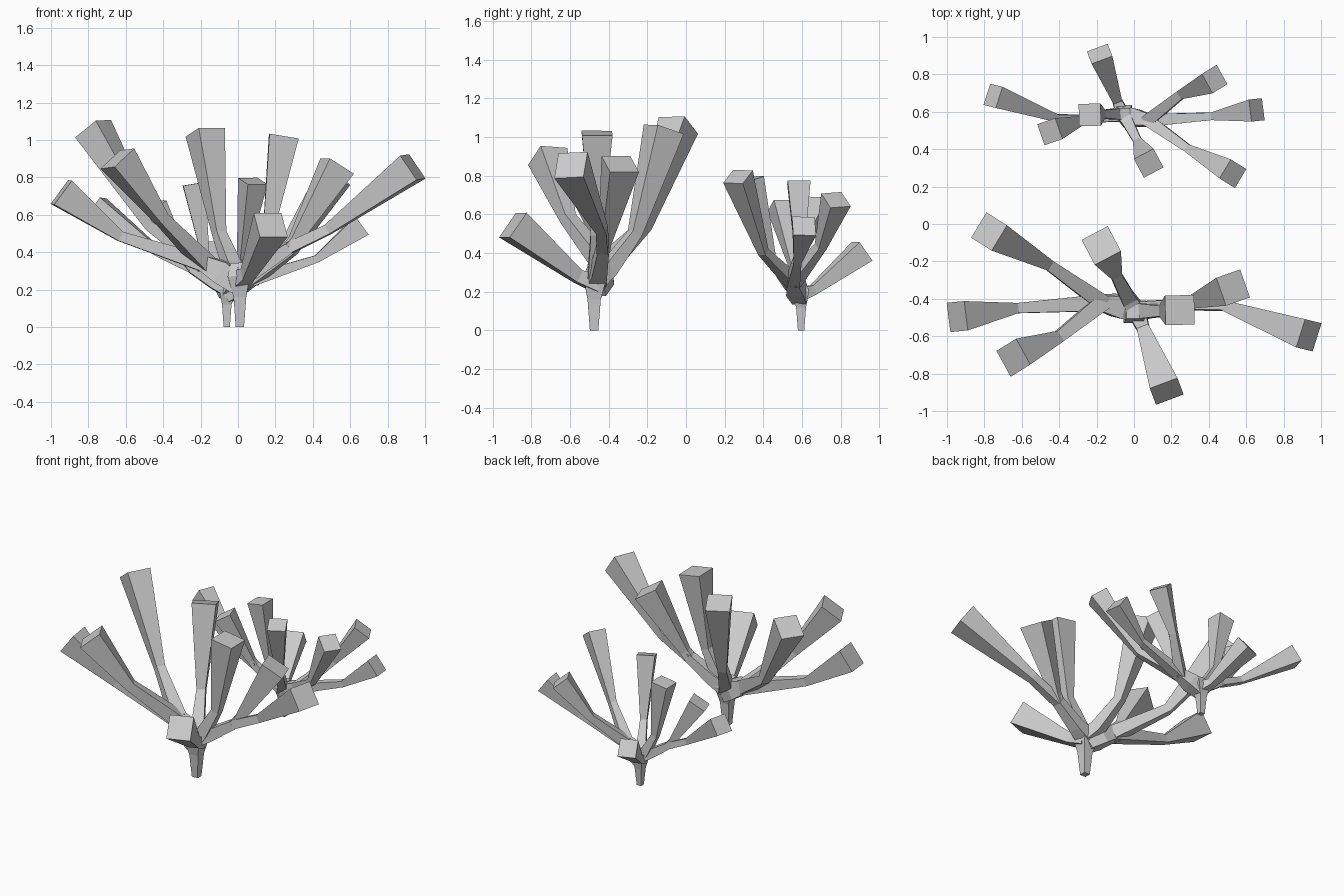
import bpy
from mathutils import Vector, Matrix

if "Cube" in bpy.data.objects:
    bpy.data.objects.remove(bpy.data.objects["Cube"])


def tube(name, pts, matrix):
    """Square tube through (x, y, z, half_width) points, with flat end caps."""
    pos = [Vector(p[:3]) for p in pts]
    heading = pos[-1] - pos[0]
    heading.z = 0
    side0 = Vector((0, 0, 1)).cross(heading) if heading.length > 0.05 else Vector((0, 1, 0))
    verts, faces = [], []
    for i, p in enumerate(pos):
        a = (p - pos[i - 1]).normalized() if i else (pos[1] - p).normalized()
        b = (pos[i + 1] - p).normalized() if i < len(pos) - 1 else a
        t = (a + b).normalized()
        side = (side0 - t * side0.dot(t)).normalized()
        up = t.cross(side)
        r = pts[i][3]
        verts += [matrix @ (p + side * r * u + up * r * v)
                  for u, v in ((-1, -1), (1, -1), (1, 1), (-1, 1))]
        if i:
            k = 4 * i
            faces += [(k - 4 + j, k - 4 + (j + 1) % 4, k + (j + 1) % 4, k + j) for j in range(4)]
    n = len(verts)
    faces += [(3, 2, 1, 0), (n - 4, n - 3, n - 2, n - 1)]
    mesh = bpy.data.meshes.new(name)
    mesh.from_pydata(verts, [], faces)
    ob = bpy.data.objects.new(name, mesh)
    bpy.context.collection.objects.link(ob)


HUB = (0.01, -0.465, 0.27, 0.05)
LEFT = (-0.17, -0.42, 0.335, 0.045)
RIGHT = (0.27, -0.43, 0.42, 0.03)
TIP = 0.079

# every part of one plant, as centre line points with half widths
PARTS = {
    "stem": [(0.01, -0.475, 0, 0.022), (0.01, -0.475, 0.16, 0.034), (0.005, -0.47, 0.27, 0.06),
             (0.0, -0.465, 0.34, 0.04)],
    "left_limb": [(0.01, -0.47, 0.22, 0.05), (-0.08, -0.44, 0.29, 0.062), (-0.19, -0.42, 0.345, 0.04)],
    "right_limb": [HUB, (0.1, -0.45, 0.31, 0.04), RIGHT],
    "left_back_branch": [LEFT, (-0.46, -0.215, 0.54, 0.029), (-0.775, -0.04, 1.06, TIP)],
    "left_branch": [LEFT, (-0.63, -0.45, 0.485, 0.027), (-0.945, -0.495, 0.72, TIP)],
    "left_front_branch": [LEFT, (-0.41, -0.61, 0.58, 0.032), (-0.645, -0.715, 0.9, TIP)],
    "back_branch": [HUB, (-0.03, -0.4, 0.32, 0.04), (-0.1, -0.265, 0.5, 0.029),
                    (-0.175, -0.115, 1.04, TIP)],
    "upright_branch": [HUB, (0.06, -0.465, 0.32, 0.04), (0.16, -0.465, 0.5, 0.028),
                       (0.245, -0.46, 1.02, TIP)],
    "right_back_branch": [RIGHT, (0.3, -0.42, 0.46, 0.028), (0.53, -0.34, 0.86, TIP)],
    "right_branch": [RIGHT, (0.48, -0.435, 0.52, 0.027), (0.935, -0.595, 0.855, TIP)],
    "front_branch": [(0.01, -0.46, 0.25, 0.05), (0.05, -0.56, 0.28, 0.033), (0.175, -0.895, 0.545, TIP)],
}

# the small plant is the large one turned round and scaled down
small = (Matrix.Translation((-0.06, 0.595, 0)) @ Matrix.Rotation(3.14159265, 4, 'Z')
         @ Matrix.Scale(0.75, 4) @ Matrix.Translation((-0.01, 0.475, 0)))
for plant, matrix in (("large_plant", Matrix.Identity(4)), ("small_plant", small)):
    for part, pts in PARTS.items():
        tube(f"{plant}_{part}", pts, matrix)
